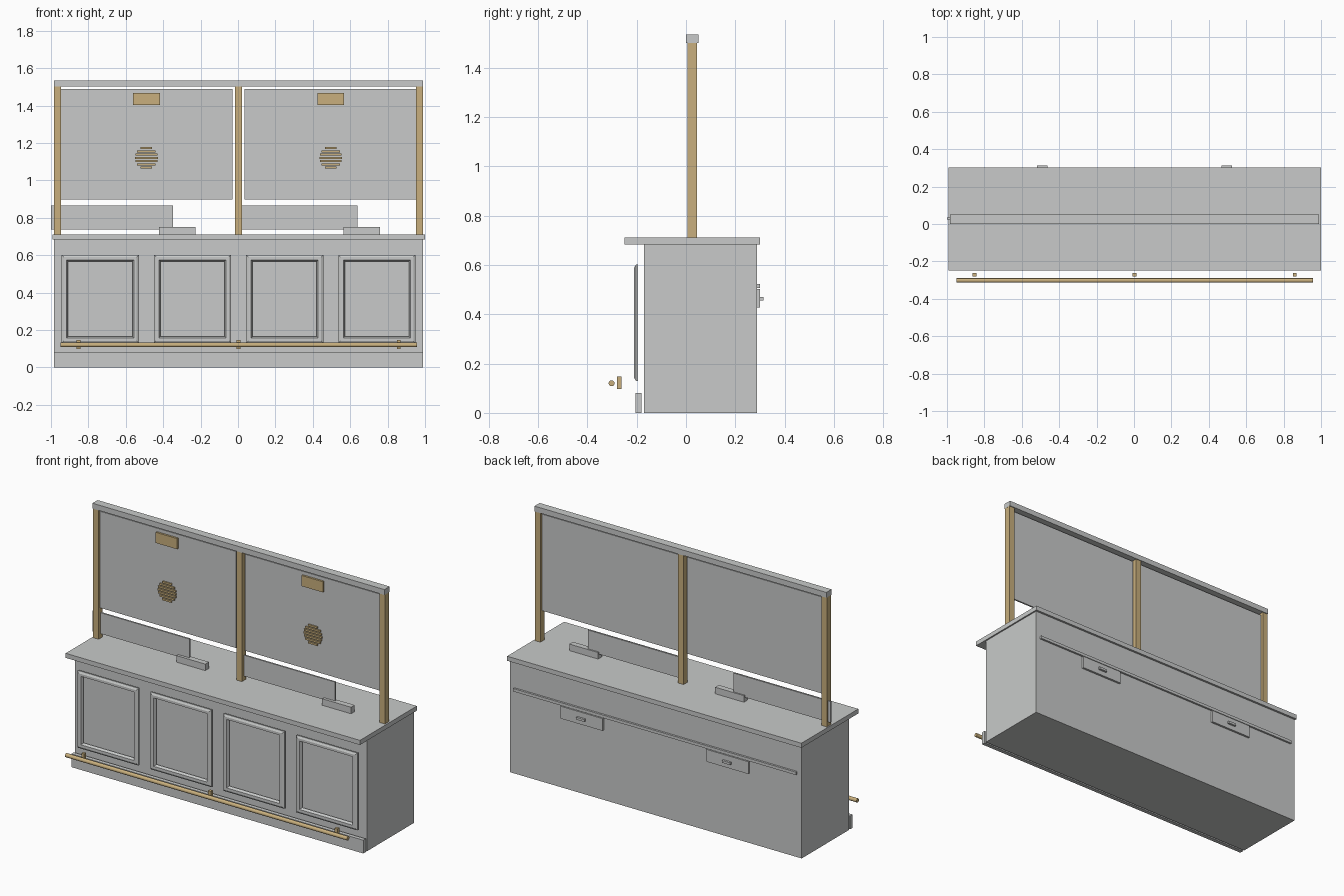
import bpy, bmesh, math
from mathutils import Vector

old = bpy.data.objects.get("Cube")
if old:
    bpy.data.objects.remove(old, do_unlink=True)

CX = 0.003            # middle of the counter
BAY = 0.493           # bay centre offset
BAYS = {"right": CX - BAY, "left": CX + BAY}


def material(name, rgb):
    m = bpy.data.materials.new(name)
    m.use_nodes = True
    m.diffuse_color = (*rgb, 1)
    m.node_tree.nodes["Principled BSDF"].inputs["Base Color"].default_value = (*rgb, 1)
    return m


GREY = material("pale_grey", (0.58, 0.59, 0.585))
BRASS = material("brass", (0.58, 0.43, 0.205))


def finish(name, bm, mat):
    bmesh.ops.recalc_face_normals(bm, faces=bm.faces)
    me = bpy.data.meshes.new(name)
    bm.to_mesh(me)
    bm.free()
    me.materials.append(mat)
    ob = bpy.data.objects.new(name, me)
    bpy.context.scene.collection.objects.link(ob)
    return ob


def add_box(bm, x, y, z):
    """Box from (low, high) pairs on each axis."""
    verts = bmesh.ops.create_cube(bm, size=1)["verts"]
    for v in verts:
        v.co = Vector([(a + b) / 2 + c * (b - a) for (a, b), c in zip((x, y, z), v.co)])


def box(name, x, y, z, mat=GREY):
    bm = bmesh.new()
    add_box(bm, x, y, z)
    return finish(name, bm, mat)


def span(c, w):
    return (c - w / 2, c + w / 2)


# Counter body, worktop and kick board
FULL = span(CX, 1.974)
box("counter_body", FULL, (-0.17, 0.288), (0, 0.683))
box("countertop", span(CX + 0.001, 1.99), (-0.249, 0.301), (0.683, 0.711))
box("kick_board", FULL, (-0.204, -0.18), (0, 0.081))

# Mitred panel mouldings on the front
def moulding(name, cx, cz, w, h):
    bm = bmesh.new()
    profile = [(0, -0.194), (0, -0.203), (0.012, -0.21), (0.027, -0.21), (0.035, -0.194)]
    loops = []
    for inset, y in profile:
        a, b = w / 2 - inset, h / 2 - inset
        loops.append([bm.verts.new((cx + sx * a, y, cz + sz * b))
                      for sx, sz in ((-1, -1), (1, -1), (1, 1), (-1, 1))])
    for p, q in zip(loops, loops[1:] + loops[:1]):
        for i in range(4):
            j = (i + 1) % 4
            bm.faces.new((p[i], p[j], q[j], q[i]))
    return finish(name, bm, GREY)


for i in range(4):
    moulding(f"panel_moulding_{i + 1}", CX + (i - 1.5) * BAY, 0.366, 0.413, 0.472)

# Foot rail with its brackets
bm = bmesh.new()
bmesh.ops.create_cone(bm, cap_ends=True, segments=16, radius1=0.012, radius2=0.012, depth=1.906)
for v in bm.verts:
    v.co = Vector((v.co.z + CX, v.co.x - 0.302, v.co.y + 0.12))
rail = finish("foot_rail", bm, BRASS)
for p in rail.data.polygons:
    p.use_smooth = len(p.vertices) == 4
for side, dx in (("right", -0.856), ("middle", 0), ("left", 0.856)):
    box(f"foot_rail_bracket_{side}", span(CX + dx, 0.02), (-0.281, -0.262), (0.097, 0.147), BRASS)

# Screen posts and head rail
for side, dx in (("right", -0.968), ("middle", 0), ("left", 0.968)):
    box(f"screen_post_{side}", span(CX + dx, 0.037), (0.006, 0.045), (0.711, 1.502), BRASS)
box("screen_head_rail", FULL, (0, 0.05), (1.502, 1.535))

for side, x in BAYS.items():
    # Screen pane and the lower sliding sash
    box(f"screen_pane_{side}", span(x, 0.923), (0.02, 0.03), (0.898, 1.488))
    box(f"sliding_sash_{side}", (x - 0.51, x + 0.143), (0.025, 0.035), (0.738, 0.866))
    box(f"pass_tray_{side}", (x + 0.068, x + 0.263), (0.008, 0.043), (0.711, 0.751))
    # Window plate and round slatted speaking grille
    box(f"window_plate_{side}", span(x, 0.144), (0.008, 0.02), (1.402, 1.467), BRASS)
    bm = bmesh.new()
    for k in range(-3, 4):
        dz = k * 0.0175
        half = math.sqrt(0.061 ** 2 - dz ** 2)
        add_box(bm, span(x, 2 * half), (0.011, 0.02), span(1.12 + dz, 0.011))
    finish(f"speaking_grille_{side}", bm, BRASS)
    # Cash drawer with its pull
    box(f"drawer_front_{side}", span(x, 0.284), (0.288, 0.301), (0.427, 0.502))
    box(f"drawer_pull_{side}", span(x, 0.056), (0.301, 0.314), (0.456, 0.47))

# Strip along the clerk's side
box("back_strip", span(CX, 1.912), (0.288, 0.3), (0.506, 0.524))
